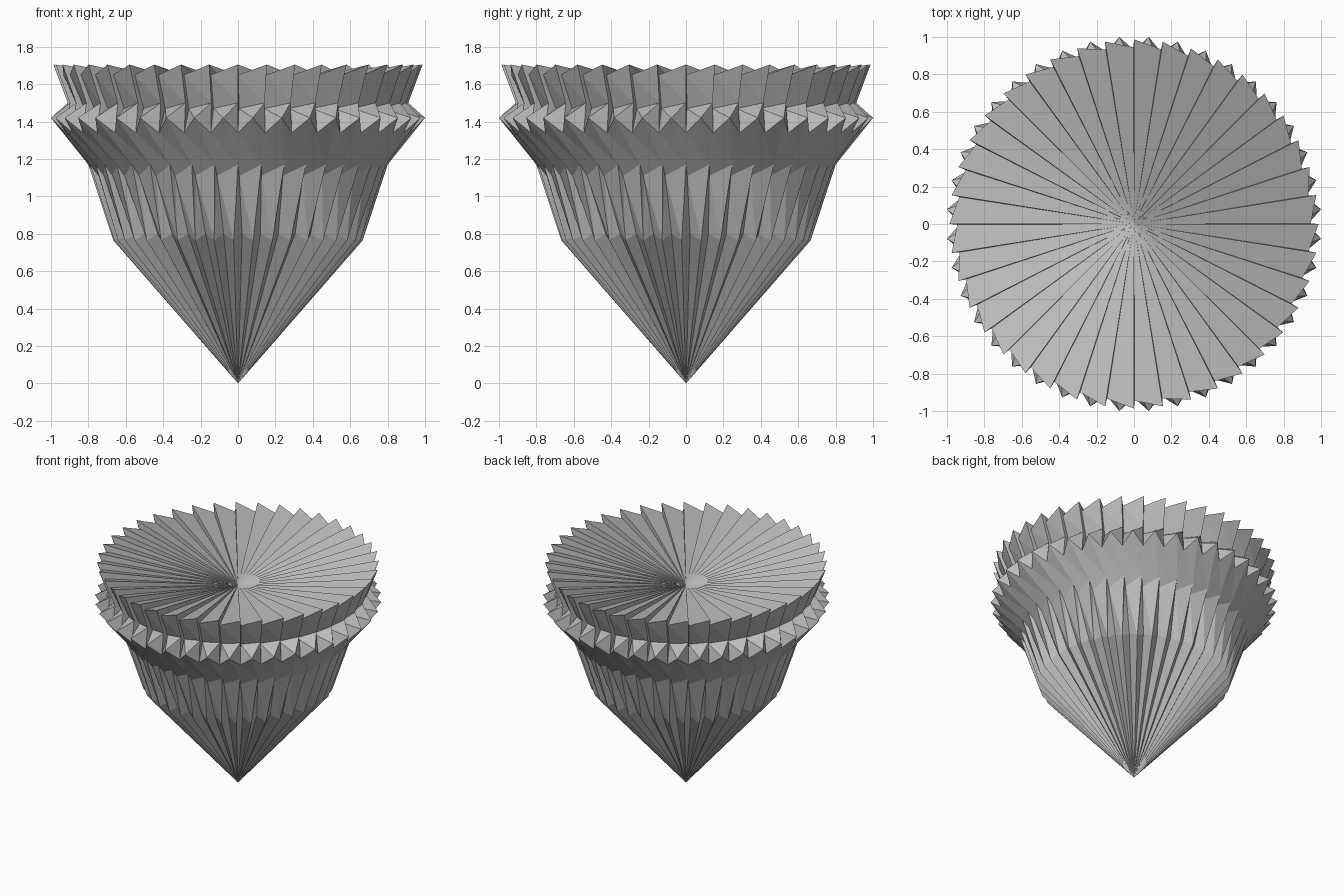
import bpy
import bmesh
from math import cos, sin, radians

TEETH = 40
STEP = 360 / TEETH

cube = bpy.data.objects.get("Cube")
if cube:
    bpy.data.objects.remove(cube, do_unlink=True)

grey = bpy.data.materials.new("plain grey")
grey.use_nodes = True
colour = (0.5, 0.5, 0.5, 1)
grey.diffuse_color = colour
grey.node_tree.nodes["Principled BSDF"].inputs["Base Color"].default_value = colour

# Each ring: tooth tip and tooth root as (radius, height, angle offset)
APEX = ((0, 0, 0),)
SHOULDER = ((0.667, 0.765, -2), (0.63, 0.80, 2))
WAIST = ((0.80, 1.17, 0), (0.755, 1.11, 0.5))
RIDGE = ((1.003, 1.42, -STEP / 2), (0.93, 1.34, 0))
NECK = ((0.91, 1.50, 0), (0.865, 1.47, 0.3))
RIM = ((0.987, 1.705, 0), (0.945, 1.65, 0.2))
DISH = ((0, 1.525, 0),)


def make_ring(bm, ring):
    """Saw-toothed ring of vertices, or one vertex for a pole."""
    if len(ring) == 1:
        return [bm.verts.new((0, 0, ring[0][1]))] * (2 * TEETH)
    verts = []
    for i in range(TEETH):
        for radius, height, offset in ring:
            a = radians(i * STEP + offset)
            verts.append(bm.verts.new((radius * cos(a), radius * sin(a), height)))
    return verts


def make_band(name, lower, upper):
    """Pleated flat-faced band between two rings."""
    bm = bmesh.new()
    lo, hi = make_ring(bm, lower), make_ring(bm, upper)
    for j in range(2 * TEETH):
        k = (j + 1) % (2 * TEETH)
        corners = list(dict.fromkeys((lo[j], lo[k], hi[k], hi[j])))
        bm.faces.new(corners)
    bmesh.ops.triangulate(bm, faces=bm.faces[:], quad_method='SHORT_EDGE')
    mesh = bpy.data.meshes.new(name)
    bm.to_mesh(mesh)
    bm.free()
    mesh.materials.append(grey)
    obj = bpy.data.objects.new(name, mesh)
    bpy.context.collection.objects.link(obj)
    return obj


# Parts from the pointed foot up to the sunken top
make_band("pointed_base", APEX, SHOULDER)
make_band("lower_wall", SHOULDER, WAIST)
make_band("flared_collar", WAIST, RIDGE)
make_band("collar_top", RIDGE, NECK)
make_band("upper_wall", NECK, RIM)
make_band("sunken_top", RIM, DISH)
